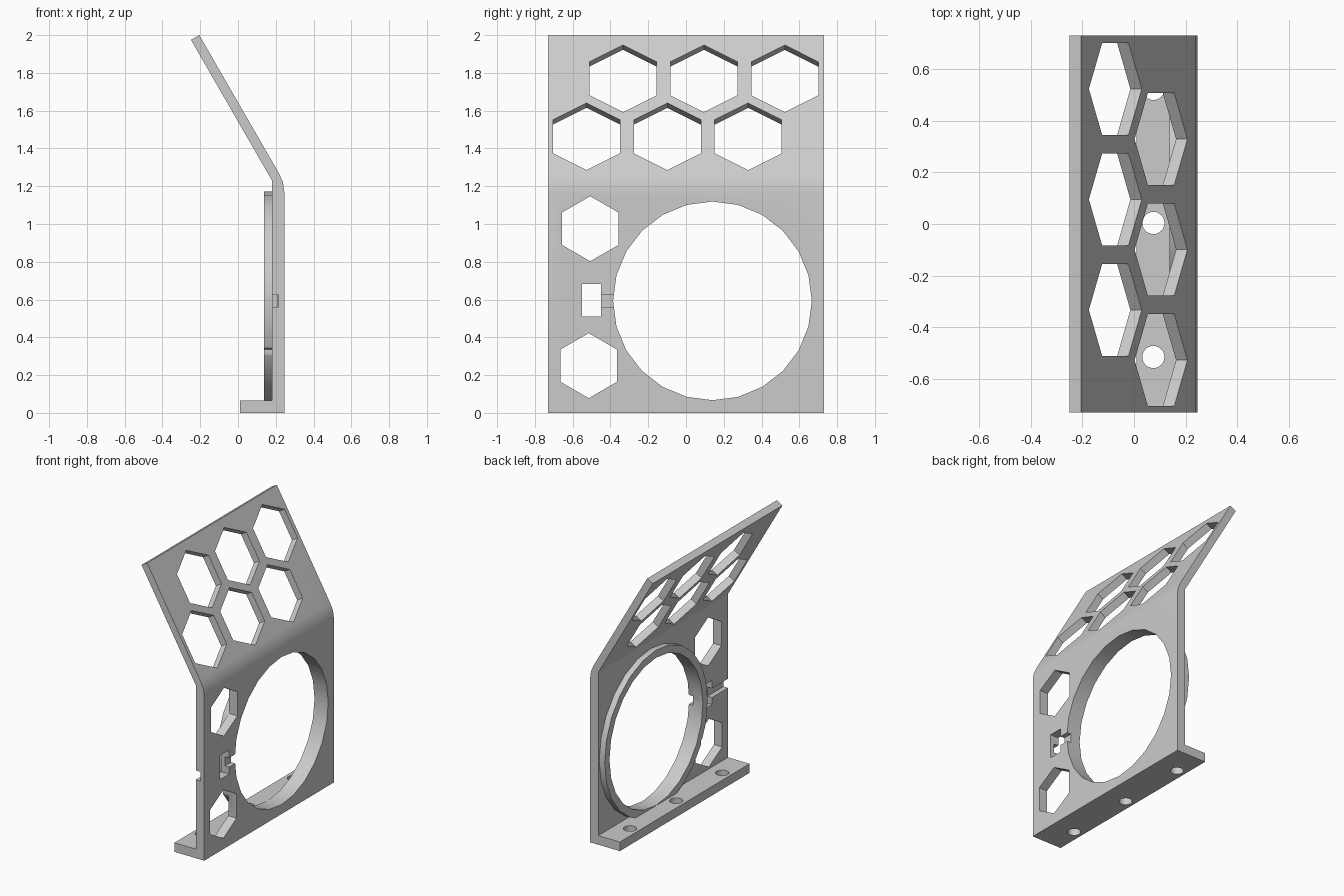
import bpy, bmesh
from math import radians, cos, sin, tau
from mathutils import Matrix, Vector

cube = bpy.data.objects.get("Cube")
if cube:
    bpy.data.objects.remove(cube, do_unlink=True)

grey = bpy.data.materials.new("light_grey")
grey.use_nodes = True
grey.diffuse_color = (0.6, 0.6, 0.6, 1)
grey.node_tree.nodes["Principled BSDF"].inputs["Base Color"].default_value = (0.6, 0.6, 0.6, 1)

# Axis frames: outline plane plus extrusion direction
ALONG_X = Matrix(((0, 0, 1, 0), (1, 0, 0, 0), (0, 1, 0, 0), (0, 0, 0, 1)))  # (y, z) -> x
ALONG_Y = Matrix(((0, 1, 0, 0), (0, 0, 1, 0), (1, 0, 0, 0), (0, 0, 0, 1)))  # (z, x) -> y
ALONG_Z = Matrix.Identity(4)


def prism(name, outline, low, high, frame):
    """Extrude a flat outline from low to high in the given frame."""
    bm = bmesh.new()
    face = bm.faces.new([bm.verts.new((a, b, low)) for a, b in outline])
    top = bmesh.ops.extrude_face_region(bm, geom=[face])["geom"]
    verts = [v for v in top if isinstance(v, bmesh.types.BMVert)]
    bmesh.ops.translate(bm, verts=verts, vec=(0, 0, high - low))
    bmesh.ops.transform(bm, verts=bm.verts, matrix=frame)
    bmesh.ops.recalc_face_normals(bm, faces=bm.faces)
    mesh = bpy.data.meshes.new(name)
    bm.to_mesh(mesh)
    bm.free()
    mesh.materials.append(grey)
    obj = bpy.data.objects.new(name, mesh)
    bpy.context.collection.objects.link(obj)
    return obj


def polygon(a, b, radius, sides):
    return [(a + radius * cos(tau * i / sides + tau / 4),
             b + radius * sin(tau * i / sides + tau / 4)) for i in range(sides)]


def rect(a0, a1, b0, b1):
    return [(a0, b0), (a1, b0), (a1, b1), (a0, b1)]


def combine(target, tool, operation):
    """Apply a boolean and discard the tool."""
    mod = target.modifiers.new("combine", 'BOOLEAN')
    mod.operation, mod.solver, mod.object = operation, 'EXACT', tool
    bpy.context.view_layer.objects.active = target
    bpy.ops.object.modifier_apply(modifier=mod.name)
    bpy.data.objects.remove(tool, do_unlink=True)


# Bracket side profile: foot, upright plate, rounded bend, leaning panel
profile = [(0, 0.01), (0, 0.245), (1.17, 0.245), (1.222, 0.238), (1.27, 0.216),
           (2.0, -0.205), (1.975, -0.249), (1.23, 0.18), (0.065, 0.18), (0.065, 0.01)]
bracket = prism("bracket", profile, -0.73, 0.73, ALONG_Y)

# Raised collar on the back and the large round opening
CY, CZ = 0.14, 0.593
combine(bracket, prism("collar", polygon(CY, CZ, 0.58, 24), 0.137, 0.2, ALONG_X), 'UNION')
cutters = [prism("opening", polygon(CY, CZ, 0.526, 24), 0.05, 0.4, ALONG_X)]

# Hexagon windows in the upright plate
for y, z in ((-0.507, 0.975), (-0.515, 0.25)):
    cutters.append(prism("plate_window", polygon(y, z, 0.172, 6), 0.1, 0.4, ALONG_X))

# Two staggered rows of hexagon windows through the leaning panel
for z, first in ((1.77, -0.333), (1.463, -0.527)):
    for i in range(3):
        centre = Vector((-0.205 + (2.0 - z) * 0.577, first + i * 0.428, z))
        frame = Matrix.Translation(centre) @ Matrix.Rotation(radians(-30), 4, 'Y') @ ALONG_X
        cutters.append(prism("panel_window", polygon(0, 0, 0.205, 6), -0.12, 0.12, frame))

# Cable path: through slot, back channel to the edge, front channel to the opening
cutters.append(prism("cable_slot", rect(-0.55, -0.45, 0.51, 0.682), 0.1, 0.4, ALONG_X))
cutters.append(prism("back_channel", rect(-0.8, -0.5, 0.56, 0.625), 0.1, 0.215, ALONG_X))
cutters.append(prism("front_channel", rect(-0.5, -0.36, 0.56, 0.625), 0.213, 0.4, ALONG_X))

# Screw holes in the foot
for y in (-0.515, 0.004, 0.523):
    cutters.append(prism("screw_hole", polygon(0.075, y, 0.043, 24), -0.1, 0.12, ALONG_Z))

for cutter in cutters:
    combine(bracket, cutter, 'DIFFERENCE')

bpy.ops.object.select_all(action='DESELECT')
bracket.select_set(True)
bpy.context.view_layer.objects.active = bracket
bpy.ops.object.shade_smooth_by_angle(angle=radians(25))
